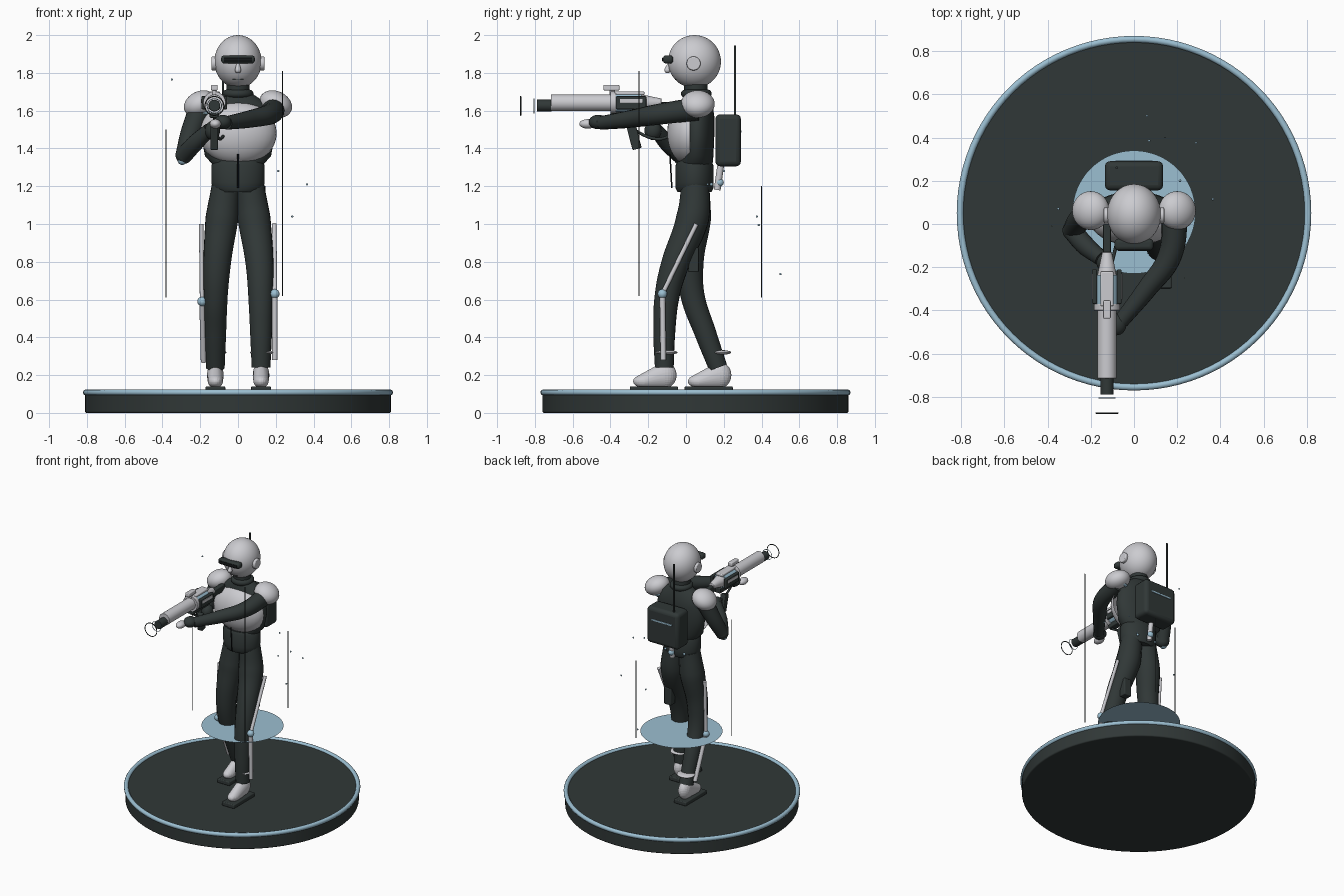
import bpy, bmesh
from math import pi, radians
from mathutils import Matrix, Vector, Euler

if "Cube" in bpy.data.objects:
    bpy.data.objects.remove(bpy.data.objects["Cube"], do_unlink=True)


def material(name, rgb):
    m = bpy.data.materials.new(name)
    m.use_nodes = True
    m.diffuse_color = (*rgb, 1)
    m.node_tree.nodes["Principled BSDF"].inputs["Base Color"].default_value = (*rgb, 1)
    return m


DARK = material("dark green grey", (0.03, 0.039, 0.038))
LIGHT = material("pale grey", (0.6, 0.6, 0.63))
BLUE = material("soft blue", (0.33, 0.52, 0.64))
BLACK = material("visor black", (0.008, 0.01, 0.011))


def finish(name, bm, mat, bevel=0):
    bmesh.ops.recalc_face_normals(bm, faces=bm.faces)
    me = bpy.data.meshes.new(name)
    bm.to_mesh(me)
    bm.free()
    me.materials.append(mat)
    ob = bpy.data.objects.new(name, me)
    bpy.context.collection.objects.link(ob)
    if bevel:
        b = ob.modifiers.new("Bevel", "BEVEL")
        b.width, b.segments = bevel, 3
    bpy.ops.object.select_all(action="DESELECT")
    ob.select_set(True)
    bpy.context.view_layer.objects.active = ob
    bpy.ops.object.shade_smooth_by_angle(angle=radians(40))
    return ob


def place(c, s=(1, 1, 1), rot=(0, 0, 0)):
    return Matrix.LocRotScale(Vector(c), Euler(rot), Vector(s))


def ball(name, c, r, mat, rot=(0, 0, 0), cut_back=False, segs=32):
    bm = bmesh.new()
    r = (r, r, r) if isinstance(r, (int, float)) else r
    bmesh.ops.create_uvsphere(bm, u_segments=segs, v_segments=segs // 2, radius=1, matrix=place(c, r, rot))
    if cut_back:
        bmesh.ops.bisect_plane(bm, geom=bm.verts[:] + bm.edges[:] + bm.faces[:],
                               plane_co=c, plane_no=(0, 1, 0), clear_outer=True)
    return finish(name, bm, mat)


def box(name, c, s, mat, rot=(0, 0, 0), bevel=0.006):
    bm = bmesh.new()
    bmesh.ops.create_cube(bm, size=1, matrix=place(c, s, rot))
    return finish(name, bm, mat, bevel)


def rod(name, a, b, r1, mat, r2=None, segs=24, bevel=0):
    a, b = Vector(a), Vector(b)
    d = b - a
    m = Matrix.Translation((a + b) / 2) @ d.to_track_quat("Z", "Y").to_matrix().to_4x4()
    bm = bmesh.new()
    bmesh.ops.create_cone(bm, cap_ends=True, segments=segs, radius1=r1,
                          radius2=r1 if r2 is None else r2, depth=d.length, matrix=m)
    return finish(name, bm, mat, bevel)


def sweep(name, pts, mat, spline="BEZIER"):
    """Round tube through (x, y, z, radius) points."""
    cu = bpy.data.curves.new(name, "CURVE")
    cu.dimensions, cu.bevel_depth, cu.bevel_resolution = "3D", 1, 6
    cu.use_fill_caps, cu.resolution_u = True, 8
    sp = cu.splines.new("BEZIER")
    sp.bezier_points.add(len(pts) - 1)
    for bp, p in zip(sp.bezier_points, pts):
        bp.co, bp.radius = p[:3], p[3]
        bp.handle_left_type = bp.handle_right_type = "AUTO"
    tmp = bpy.data.objects.new(name + "_path", cu)
    bpy.context.collection.objects.link(tmp)
    bpy.context.view_layer.update()
    me = bpy.data.meshes.new_from_object(tmp.evaluated_get(bpy.context.evaluated_depsgraph_get()))
    bm = bmesh.new()
    bm.from_mesh(me)
    bmesh.ops.remove_doubles(bm, verts=bm.verts, dist=0.0001)
    bpy.data.objects.remove(tmp)
    bpy.data.curves.remove(cu)
    return finish(name, bm, mat)


def loft(name, rings, mat, segs=40):
    """Stack of ellipses (z, centre y, radius x, radius y)."""
    bm = bmesh.new()
    loops = []
    for z, cy, rx, ry in rings:
        loops.append(bmesh.ops.create_circle(bm, segments=segs, radius=1,
                                             matrix=place((0, cy, z), (rx, ry, 1)))["verts"])
    for a, b in zip(loops, loops[1:]):
        for i in range(segs):
            j = (i + 1) % segs
            bm.faces.new((a[i], a[j], b[j], b[i]))
    bm.faces.new(loops[0])
    bm.faces.new(loops[-1])
    return finish(name, bm, mat)


def ring(name, c, R, r, mat, axis="Z", segs=64):
    bm = bmesh.new()
    rot = (pi / 2, 0, 0) if axis == "Y" else (0, 0, 0)
    m = place(c, rot=rot)
    prof = bmesh.ops.create_circle(bm, segments=10, radius=r,
                                   matrix=Matrix.Translation((R, 0, 0)) @ Matrix.Rotation(pi / 2, 4, "X"))
    bmesh.ops.spin(bm, geom=prof["verts"] + bm.edges[:], cent=(0, 0, 0), axis=(0, 0, 1),
                   angle=2 * pi, steps=segs)
    bmesh.ops.remove_doubles(bm, verts=bm.verts, dist=r * 0.05)
    bm.transform(m)
    return finish(name, bm, mat)


# Display base and floating disc
rod("base", (0, 0.05, 0), (0, 0.05, 0.11), 0.81, DARK, segs=96, bevel=0.008)
ring("base_rim", (0, 0.05, 0.108), 0.805, 0.016, BLUE, segs=96)
bm = bmesh.new()
bmesh.ops.create_circle(bm, cap_ends=True, segments=64, radius=0.285, matrix=place((0, 0.055, 0.57)))
finish("floating_disc", bm, BLUE)

# Legs, boots and side braces; forward leg is +x
legs = {
    "left": (1, [(0.065, 0.05, 1.2, 0.075), (0.085, 0.035, 1.03, 0.088), (0.115, -0.06, 0.78, 0.074),
                 (0.12, -0.1, 0.62, 0.066), (0.122, -0.115, 0.42, 0.058), (0.122, -0.115, 0.24, 0.05)],
             -0.165, [(0.192, 0.055, 1.0), (0.195, -0.125, 0.63), (0.195, -0.12, 0.28)]),
    "right": (-1, [(-0.065, 0.05, 1.2, 0.075), (-0.085, 0.045, 1.03, 0.088), (-0.11, 0.02, 0.8, 0.074),
                   (-0.118, 0.035, 0.62, 0.064), (-0.12, 0.1, 0.43, 0.058), (-0.12, 0.17, 0.24, 0.05)],
              0.125, [(-0.195, 0.05, 1.0), (-0.19, 0.03, 0.59), (-0.182, 0.15, 0.27)]),
}
for side, (sx, path, fy, brace) in legs.items():
    sweep(side + "_leg", path, DARK)
    x = path[-1][0]
    bm = bmesh.new()
    for dy, z, r in ((-0.055, 0.167, (0.04, 0.06, 0.035)), (0.055, 0.2, (0.044, 0.06, 0.068))):
        bmesh.ops.create_uvsphere(bm, u_segments=24, v_segments=16, radius=1,
                                  matrix=place((x, fy + dy, z), r))
    hull = bmesh.ops.convex_hull(bm, input=bm.verts)
    bmesh.ops.delete(bm, geom=[v for v in hull["geom_interior"] if isinstance(v, bmesh.types.BMVert)],
                     context="VERTS")
    finish(side + "_boot", bm, LIGHT)
    box(side + "_sole", (x, fy - 0.005, 0.125), (0.105, 0.255, 0.03), DARK)
    ball(side + "_ankle_cuff", (x + sx * 0.006, path[-1][1] + 0.01, 0.32), (0.066, 0.06, 0.013), LIGHT)
    rod(side + "_thigh_brace", brace[0], brace[1], 0.012, LIGHT)
    rod(side + "_shin_brace", brace[1], brace[2], 0.015, LIGHT)
    ball(side + "_knee_joint", brace[1], 0.025, BLUE)
box("thigh_pouch", (0.11, 0.04, 0.81), (0.06, 0.055, 0.13), DARK)

# Torso, waist and chest plate
loft("torso", [(1.31, 0.05, 0.13, 0.09), (1.36, 0.055, 0.175, 0.09), (1.47, 0.06, 0.195, 0.09),
               (1.57, 0.06, 0.185, 0.09), (1.64, 0.06, 0.15, 0.08), (1.69, 0.055, 0.075, 0.06)], DARK)
loft("waist", [(1.17, 0.045, 0.115, 0.09), (1.19, 0.045, 0.135, 0.1), (1.22, 0.045, 0.141, 0.1),
               (1.31, 0.045, 0.141, 0.1), (1.33, 0.045, 0.13, 0.09)], DARK)
ball("chest_plate", (0, 0.02, 1.48), (0.205, 0.12, 0.17), LIGHT, cut_back=True)
rod("front_seam", (0, -0.075, 1.19), (0, -0.085, 1.37), 0.004, BLACK, segs=8)
for x in (-0.08, 0.08):
    ball("waist_button", (x, 0.135, 1.21), 0.009, BLUE, segs=12)

# Neck and head
rod("neck", (0, 0.055, 1.65), (0, 0.05, 1.76), 0.062, DARK)
ring("collar", (0, 0.055, 1.69), 0.06, 0.022, DARK)
ball("head", (0, 0.045, 1.86), (0.125, 0.14, 0.14), LIGHT, segs=48)
box("visor", (0, -0.095, 1.871), (0.18, 0.055, 0.044), DARK, bevel=0.018)
box("visor_lens", (0, -0.123, 1.871), (0.15, 0.006, 0.02), BLACK, bevel=0.002)
rod("nose", (0, -0.085, 1.855), (0, -0.1, 1.815), 0.007, LIGHT, 0.016)
ball("nose_tip", (0, -0.098, 1.815), 0.017, LIGHT)
box("mouth", (0, -0.05, 1.765), (0.06, 0.015, 0.006), DARK, bevel=0.002)
for s in (-1, 1):
    rod("ear_disc", (s * 0.11, 0.04, 1.85), (s * 0.14, 0.04, 1.85), 0.037, LIGHT, bevel=0.006)
    ball("shoulder_pad", (s * 0.2, 0.062, 1.635), (0.09, 0.09, 0.068), LIGHT, rot=(0, s * 0.45, 0))
    ring("shoulder_band", (s * 0.19, 0.06, 1.59), 0.05, 0.012, BLUE)

# Arms and hands
sweep("left_arm", [(0.19, 0.06, 1.61, 0.062), (0.165, -0.15, 1.58, 0.055),
                   (0.06, -0.3, 1.555, 0.046), (-0.06, -0.45, 1.535, 0.036)], DARK)
sweep("right_upper_arm", [(-0.2, 0.06, 1.61, 0.062), (-0.25, 0.02, 1.48, 0.055), (-0.285, -0.03, 1.365, 0.046)], DARK)
sweep("right_forearm", [(-0.285, -0.03, 1.365, 0.046), (-0.225, -0.1, 1.43, 0.045), (-0.15, -0.16, 1.5, 0.036)], DARK)
ball("right_elbow", (-0.285, -0.03, 1.365), 0.046, DARK)
ball("elbow_guard", (-0.295, -0.035, 1.338), 0.025, BLUE)
ball("left_hand", (-0.08, -0.465, 1.54), (0.045, 0.05, 0.038), DARK)
ball("right_hand", (-0.135, -0.175, 1.495), (0.04, 0.045, 0.05), DARK)
ball("foregrip", (-0.12, -0.52, 1.53), (0.03, 0.045, 0.025), LIGHT)

# Weapon, running along y
gx, gz = -0.125, 1.642


def gun(name, y0, y1, r, mat, r2=None, dz=0):
    return rod(name, (gx, y0, gz + dz), (gx, y1, gz + dz), r, mat, r2, bevel=0.003)


gun("barrel", -0.715, -0.37, 0.044, LIGHT)
gun("muzzle", -0.79, -0.71, 0.031, DARK, dz=-0.015)
gun("receiver", -0.39, -0.235, 0.054, BLUE)
gun("receiver_collar", -0.4, -0.37, 0.06, LIGHT)
gun("rear_cone", -0.24, -0.13, 0.045, LIGHT, 0.022)
for s in (-1, 1):
    box("receiver_rail", (gx + s * 0.057, -0.29, gz), (0.022, 0.16, 0.07), DARK)
    box("rail_plate", (gx + s * 0.068, -0.29, gz + 0.01), (0.006, 0.12, 0.022), LIGHT, bevel=0.002)
box("receiver_top", (gx, -0.3, gz + 0.05), (0.06, 0.16, 0.02), LIGHT)
box("sight_mount", (gx, -0.39, gz + 0.06), (0.02, 0.03, 0.04), LIGHT)
box("sight", (gx, -0.395, gz + 0.08), (0.035, 0.085, 0.03), LIGHT)
box("lower_receiver", (gx, -0.3, gz - 0.06), (0.05, 0.2, 0.04), DARK)
box("magazine", (gx, -0.275, 1.46), (0.04, 0.05, 0.13), DARK, rot=(0.25, 0, 0))
box("stock", (gx, -0.08, 1.62), (0.035, 0.16, 0.05), DARK)
sweep("power_cable", [(gx, -0.4, 1.57, 0.008), (gx, -0.28, 1.5, 0.008), (gx + 0.03, -0.15, 1.45, 0.008),
                      (gx + 0.05, -0.07, 1.47, 0.008)], DARK)
ring("muzzle_ring", (gx, -0.875, 1.625), 0.05, 0.003, DARK, "Y", 40)
ring("inner_muzzle_ring", (gx, -0.805, 1.625), 0.038, 0.002, BLUE, "Y", 40)

# Backpack
box("backpack", (0, 0.223, 1.443), (0.27, 0.135, 0.275), DARK, bevel=0.025)
box("backpack_stripe", (0, 0.291, 1.49), (0.17, 0.006, 0.012), BLUE, bevel=0.001)
rod("antenna", (-0.08, 0.26, 1.56), (-0.08, 0.26, 1.945), 0.006, DARK, segs=12)
rod("spine_tube", (0, 0.185, 1.32), (0, 0.165, 1.18), 0.018, LIGHT)
ball("spine_joint", (0, 0.178, 1.22), 0.022, BLUE)

# Thin floating lines and specks
for x, y, z0, z1 in ((0.235, -0.25, 0.62, 1.81), (-0.38, -0.01, 0.61, 1.5), (0.144, 0.4, 0.61, 1.2)):
    rod("floating_line", (x, y, z0), (x, y, z1), 0.0025, DARK, segs=8)
for c in ((0.287, 0.375, 1.04), (0.213, 0.2, 1.28), (0.365, 0.115, 1.21),
          (-0.35, 0.07, 1.765), (0.06, 0.5, 0.735), (0.07, 0.385, 0.995)):
    ball("floating_speck", c, 0.006, BLUE, segs=12)
